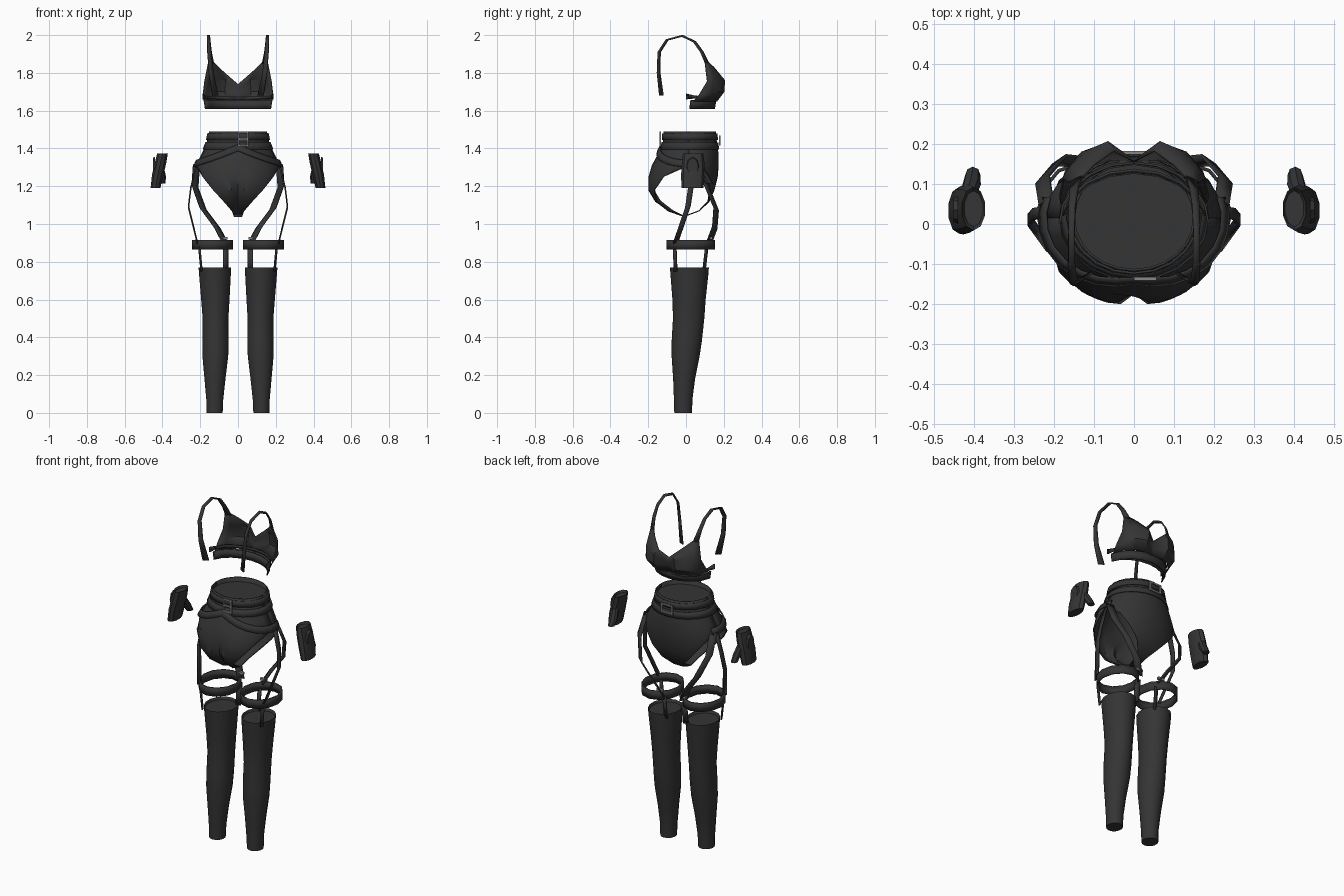
import bpy, bmesh
from math import sin, cos, pi, sqrt, exp
from mathutils import Vector

if "Cube" in bpy.data.objects:
    bpy.data.objects.remove(bpy.data.objects["Cube"])


def material(name, v):
    m = bpy.data.materials.new(name)
    m.diffuse_color = (v, v, v, 1)
    m.use_nodes = True
    m.node_tree.nodes["Principled BSDF"].inputs["Base Color"].default_value = m.diffuse_color
    return m


CLOTH = material("dark_cloth", 0.035)
METAL = material("grey_metal", 0.25)


def finish(name, bm, mat=CLOTH, mirror=False, thick=0.0):
    bmesh.ops.remove_doubles(bm, verts=bm.verts, dist=0.0005)
    bmesh.ops.recalc_face_normals(bm, faces=bm.faces)
    me = bpy.data.meshes.new(name)
    bm.to_mesh(me)
    bm.free()
    me.materials.append(mat)
    ob = bpy.data.objects.new(name, me)
    bpy.context.collection.objects.link(ob)
    if mirror:
        ob.modifiers.new("mirror", "MIRROR").merge_threshold = 0.001
    if thick:
        s = ob.modifiers.new("thickness", "SOLIDIFY")
        s.thickness, s.offset = thick, 0
    return ob


def add_grid(bm, rows, closed=False):
    vs = [[bm.verts.new(p) for p in r] for r in rows]
    n = len(rows[0])
    for a, b in zip(vs, vs[1:]):
        for i in range(n if closed else n - 1):
            j = (i + 1) % n
            bm.faces.new((a[i], a[j], b[j], b[i]))
    return vs


def sheet(name, rows, closed=False, **kw):
    bm = bmesh.new()
    add_grid(bm, rows, closed)
    return finish(name, bm, **kw)


def ring(cx, cy, z, rx, ry, n):
    return [(cx + rx * sin(2 * pi * i / n), cy + ry * cos(2 * pi * i / n), z) for i in range(n)]


def tube(name, rings, n, caps=(0, -1), **kw):
    bm = bmesh.new()
    vs = add_grid(bm, [ring(*r, n) for r in rings], True)
    for c in caps:
        bm.faces.new(vs[c])
    return finish(name, bm, **kw)


def ribbon(name, pts, width, **kw):
    # strap through pts; width is the half-width vector across it
    w = Vector(width)
    return sheet(name, [[Vector(p) - w for p in pts], [Vector(p) + w for p in pts]], thick=0.007, **kw)


def boxes(name, parts, **kw):
    bm = bmesh.new()
    for c, s in parts:
        vs = bmesh.ops.create_cube(bm, size=1)["verts"]
        for v in vs:
            v.co = Vector(c) + Vector([a * b for a, b in zip(v.co, s)])
    return finish(name, bm, **kw)


# Briefs: z, edge half-width, body half-width, front y, back y
BODY = [(1.49, .15, .15, .155, -.115), (1.42, .165, .165, .162, -.12), (1.37, .19, .19, .17, -.145),
        (1.31, .222, .222, .17, -.178), (1.25, .185, .235, .165, -.2), (1.18, .13, .235, .148, -.202),
        (1.12, .075, .23, .122, -.165), (1.07, .032, .2, .07, -.1), (1.04, .022, .2, -.01, -.01)]
YC = 0.015


def briefs(name, front):
    rows = []
    for z, w, xh, yf, yb in BODY:
        row = []
        for i in range(-6, 7):
            x = w * sin(pi / 2 * i / 6)
            y = YC + ((yf if front else yb) - YC) * sqrt(max(0, 1 - (x / xh) ** 2))
            if not front and 1.06 < z < 1.3:
                y += 0.03 * exp(-(x / 0.022) ** 2)      # rear cleft
            row.append((x, y, z))
        rows.append(row)
    sheet(name, rows, thick=0.006)


briefs("briefs_front", True)
briefs("briefs_back", False)


def surf(a, z, off):
    # point on the hip surface; a = 0 is +y
    for p, q in zip(BODY, BODY[1:]):
        if q[0] <= z <= p[0]:
            t = (p[0] - z) / (p[0] - q[0])
            xh, yf, yb = (p[k] + (q[k] - p[k]) * t for k in (2, 3, 4))
            break
    d = (yf - YC if cos(a) > 0 else YC - yb) + off
    return ((xh + off) * sin(a), YC + d * cos(a), z)


def angles(n):
    return [2 * pi * i / n for i in range(n)]


bm = bmesh.new()
bm.faces.new([bm.verts.new(surf(a, 1.462, -.002)) for a in angles(20)])
finish("waist_panel", bm)

# Waist belts and the hip straps falling from the rear buckle
for nm, lo, hi in (("upper_belt", 1.445, 1.48), ("lower_belt", 1.395, 1.432)):
    sheet(nm, [[surf(a, z, .007) for a in angles(20)] for z in (hi, lo)], True, thick=.006)
hip = [pi - i * (pi * .6) / 8 for i in range(9)]
sheet("hip_strap", [[surf(a, 1.405 - .085 * sin(min(pi - a, pi / 2)) + d, .013) for a in hip]
                    for d in (.018, -.018)], thick=.006, mirror=True)


# Buckles
def frame(x0, x1, z0, z1, y, mids):
    cx, cz, t = (x0 + x1) / 2, (z0 + z1) / 2, .009
    p = [((x, y, cz), (t, t, z1 - z0)) for x in (x0, x1)]
    return p + [((cx, y, z), (x1 - x0 + t, t, t)) for z in [z0, z1] + mids]


boxes("rear_buckle", frame(.004, .052, 1.415, 1.485, -.137, [1.45]), mat=METAL)
boxes("front_buckle", frame(-.035, .035, 1.42, 1.465, .178, []), mat=METAL)

# Leg straps, thigh bands, clips
ribbon("outer_leg_strap", [(.222, .03, 1.3), (.25, .025, 1.19), (.262, .01, 1.09), (.215, -.055, .9)],
       (0, .015, .004), mirror=True)
ribbon("inner_leg_strap", [(.22, .06, 1.31), (.228, .11, 1.2), (.185, .16, 1.08), (.11, .152, .98), (.068, .122, .9)],
       (.017, -.012, .006), mirror=True)
sheet("thigh_band", [ring(.135, .025, z, .105, .125, 12) for z in (.915, .865)], True, thick=.009, mirror=True)
ribbon("outer_garter_clip", [(.205, -.06, .88), (.193, -.055, .75)], (.003, .009, 0), mirror=True)
ribbon("inner_garter_clip", [(.065, .11, .88), (.065, .095, .75)], (.014, -.006, 0), mirror=True)
boxes("strap_slide", [((.075, .133, .925), (.04, .014, .014))], mat=METAL, mirror=True)

# Stockings
tube("stocking", [(.123, .018, .755, .082, .096), (.123, .018, .77, .088, .103), (.122, .018, .73, .086, .1),
                  (.12, .016, .6, .077, .088), (.119, .014, .5, .07, .083), (.119, .004, .38, .071, .08),
                  (.12, -.002, .3, .07, .074), (.122, -.01, .18, .057, .058), (.123, -.015, .07, .046, .049),
                  (.124, -.015, 0, .044, .047)], 14, mirror=True)

# Fingerless gloves
tube("glove", [(.4, .038, 1.36, .024, .045), (.4, .038, 1.373, .03, .054), (.411, .038, 1.32, .032, .06),
               (.425, .036, 1.26, .032, .062), (.437, .034, 1.19, .027, .058)], 10, mirror=True)
tube("glove_thumb", [(.412, .075, 1.3, .02, .02), (.405, .098, 1.255, .023, .024),
                     (.402, .122, 1.215, .019, .021)], 8, mirror=True)
sheet("glove_back_patch", [[(x + .3 * (1.3 - z) , .035 + s * cos(a), z + s * 1.5 * sin(a)) for a in angles(8)]
                           for x, s, z in ((.44, .034, 1.305), (.452, .03, 1.305), (.452, .001, 1.305))],
      True, mirror=True)

# Bra cups: columns run from the centre front to the side
CUP = [[(0, .155, 1.65), (.06, .162, 1.65), (.11, .145, 1.65), (.155, .1, 1.65), (.18, .04, 1.65)],
       [(0, .156, 1.69), (.07, .2, 1.70), (.13, .178, 1.70), (.17, .13, 1.69), (.184, .07, 1.685)],
       [(0, .157, 1.715), (.065, .204, 1.76), (.115, .182, 1.77), (.155, .145, 1.77), (.176, .112, 1.755)],
       [(0, .159, 1.74), (.05, .183, 1.782), (.10, .148, 1.828), (.132, .115, 1.86), (.155, .1, 1.86)]]
sheet("bra_cup", CUP, thick=.006, mirror=True)


# Bra bands
def around(z, rx, yf, yb, angs):
    return [(rx * sin(a), (yf if cos(a) > 0 else -yb) * cos(a), z) for a in angs]


sheet("bra_underband", [around(1.655, .182, .158, .135, angles(18)), around(1.61, .175, .15, .128, angles(18))],
      True, thick=.006)
rear = [pi / 2 - .3 + (pi + .6) * i / 12 for i in range(13)]
band = around(0, .186, .13, .153, rear)
sheet("bra_rear_band", [[(x, y, 1.675 + (d if y < .03 else d * .5) - .06 * y) for x, y, _ in band]
                        for d in (.015, -.015)], thick=.006)

# Shoulder straps, wider where they meet the cups and the rear band
path = [(.142, .112, 1.85, .014), (.15, .085, 1.91, .01), (.154, .045, 1.965, .008), (.156, -.02, 1.996, .008),
        (.156, -.1, 1.975, .008), (.152, -.142, 1.91, .009), (.142, -.145, 1.8, .011), (.12, -.13, 1.68, .015)]
sheet("shoulder_strap", [[(x + s * w, y - s * w * .6, z) for x, y, z, w in path] for s in (-1, 1)],
      thick=.008, mirror=True)

# Smooth shading with sharp creases kept
for ob in bpy.context.collection.objects:
    ob.select_set(True)
    bpy.context.view_layer.objects.active = ob
bpy.ops.object.shade_smooth_by_angle(angle=0.6)
